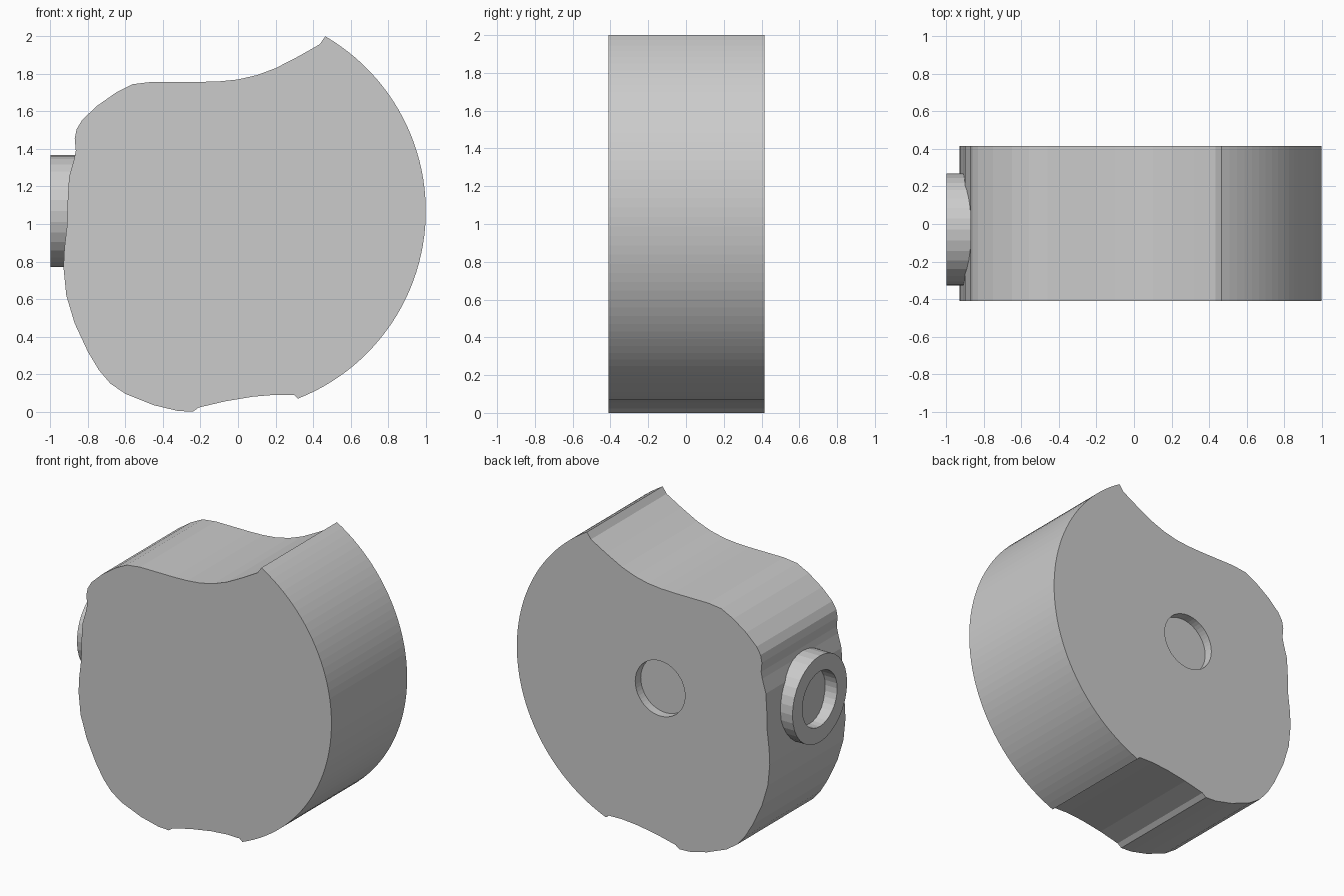
import bpy, bmesh
from math import atan2, cos, sin, pi, hypot
from mathutils import Matrix, Vector

if "Cube" in bpy.data.objects:
    bpy.data.objects.remove(bpy.data.objects["Cube"])

Y_FRONT, Y_BACK = -0.41, 0.415
PORT_Z, BORE = 1.07, 0.19


def make_object(name, bm):
    bmesh.ops.recalc_face_normals(bm, faces=bm.faces)
    mesh = bpy.data.meshes.new(name)
    bm.to_mesh(mesh)
    bm.free()
    obj = bpy.data.objects.new(name, mesh)
    bpy.context.collection.objects.link(obj)
    return obj


def extrude_profile(name, pts, y0, y1):
    """Closed x/z outline extruded along y."""
    bm = bmesh.new()
    face = bm.faces.new([bm.verts.new((x, y0, z)) for x, z in pts])
    ext = bmesh.ops.extrude_face_region(bm, geom=[face])
    verts = [g for g in ext["geom"] if isinstance(g, bmesh.types.BMVert)]
    bmesh.ops.translate(bm, verts=verts, vec=(0, y1 - y0, 0))
    return make_object(name, bm)


def circle_pts(cx, cz, r, n):
    return [(cx + r * cos(2 * pi * i / n), cz + r * sin(2 * pi * i / n)) for i in range(n)]


# Body outline: sculpted left half, counter-clockwise from top tip to bottom corner
outline = [
    (0.465, 2.0), (0.435, 1.957), (0.32, 1.892), (0.2, 1.83), (0.1, 1.793), (0, 1.77),
    (-0.1, 1.76), (-0.2, 1.757), (-0.46, 1.757), (-0.56, 1.745), (-0.65, 1.70),
    (-0.75, 1.63), (-0.83, 1.555), (-0.86, 1.505), (-0.87, 1.455), (-0.864, 1.39),
    (-0.873, 1.345), (-0.9, 1.25), (-0.907, 1.13), (-0.91, 1.0), (-0.925, 0.87),
    (-0.93, 0.77), (-0.915, 0.62), (-0.87, 0.47), (-0.8, 0.32), (-0.74, 0.22),
    (-0.68, 0.15), (-0.6, 0.095), (-0.45, 0.035), (-0.32, 0.004), (-0.24, 0.0),
    (-0.21, 0.022), (-0.07, 0.055), (0.08, 0.08), (0.2, 0.09), (0.3, 0.088), (0.32, 0.07),
]
# Right side: one large arc back up to the tip
cx, cz = -0.075, 1.065
start, end = outline[-1], outline[0]
a0, a1 = (atan2(p[1] - cz, p[0] - cx) for p in (start, end))
r0, r1 = (hypot(p[0] - cx, p[1] - cz) for p in (start, end))
STEPS = 48
for i in range(1, STEPS):
    t = i / STEPS
    a = a0 + (a1 - a0) * t
    r = r0 + (r1 - r0) * t
    outline.append((cx + r * cos(a), cz + r * sin(a)))
body = extrude_profile("body", outline, Y_FRONT, Y_BACK)

# Shallow round recess in the back face
cutter = extrude_profile("recess_cutter", circle_pts(-0.093, PORT_Z, BORE, 48), Y_BACK - 0.06, Y_BACK + 0.1)
mod = body.modifiers.new("recess", "BOOLEAN")
mod.operation = "DIFFERENCE"
mod.solver = "EXACT"
mod.object = cutter
bpy.context.view_layer.objects.active = body
bpy.ops.object.modifier_apply(modifier=mod.name)
bpy.data.objects.remove(cutter)

# Ring-shaped port on the left side: spun rectangular section
bm = bmesh.new()
section = [(-1.0, BORE), (-1.0, 0.298), (-0.84, 0.298), (-0.84, BORE)]
N = 32
rings = []
for i in range(N):
    a = 2 * pi * i / N
    rings.append([bm.verts.new((x, -0.03 + r * cos(a), PORT_Z + r * sin(a))) for x, r in section])
for i in range(N):
    p, q = rings[i], rings[(i + 1) % N]
    for k in range(4):
        bm.faces.new((p[k], p[(k + 1) % 4], q[(k + 1) % 4], q[k]))
make_object("port_ring", bm)
